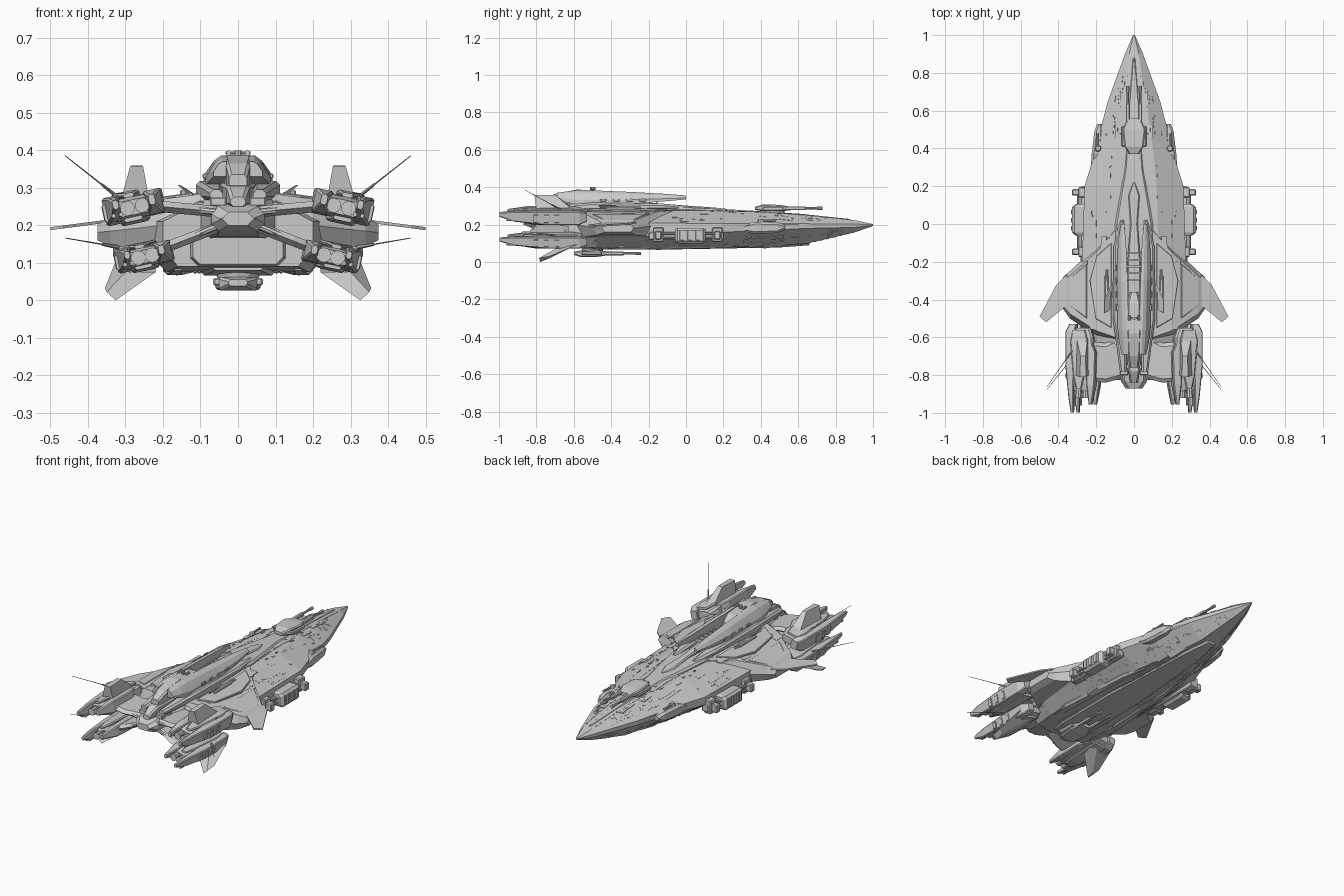
import bpy, bmesh, math, random
from mathutils import Vector, Matrix
from mathutils.bvhtree import BVHTree

if "Cube" in bpy.data.objects:
    bpy.data.objects.remove(bpy.data.objects["Cube"])

random.seed(4)
SKIN_V, SKIN_F = [], []


def finish(name, bm, mirror=False, bevel=0.0):
    bmesh.ops.recalc_face_normals(bm, faces=bm.faces)
    me = bpy.data.meshes.new(name)
    bm.to_mesh(me)
    bm.free()
    ob = bpy.data.objects.new(name, me)
    bpy.context.collection.objects.link(ob)
    if bevel:
        b = ob.modifiers.new("chamfer", 'BEVEL')
        b.width, b.segments, b.limit_method = bevel, 1, 'ANGLE'
    if mirror:
        ob.modifiers.new("mirror", 'MIRROR').use_mirror_merge = False
    return ob


def loft(name, rings, mirror=False, skin=False, bevel=0.0, matrix=None):
    """Bridge equal-length rings of points and cap both ends."""
    n = len(rings[0])
    pts = [Vector(p) for r in rings for p in r]
    if matrix:
        pts = [matrix @ p for p in pts]
    faces = [list(range(n)), list(range(len(pts) - n, len(pts)))]
    for i in range(len(rings) - 1):
        for j in range(n):
            k = (j + 1) % n
            faces.append([i*n + j, i*n + k, (i+1)*n + k, (i+1)*n + j])
    if skin:
        off = len(SKIN_V)
        SKIN_V.extend(pts)
        SKIN_F.extend([[a + off for a in f] for f in faces])
    bm = bmesh.new()
    vs = [bm.verts.new(p) for p in pts]
    for f in faces:
        bm.faces.new([vs[a] for a in f])
    return finish(name, bm, mirror, bevel)


def oct_ring(y, x0, x1, z0, z1, c=0.012):
    return [(x0+c, y, z0), (x1-c, y, z0), (x1, y, z0+c), (x1, y, z1-c),
            (x1-c, y, z1), (x0+c, y, z1), (x0, y, z1-c), (x0, y, z0+c)]


def pod(name, secs, mirror=True, c=0.012, matrix=None):
    return loft(name, [oct_ring(*s, c) for s in secs], mirror, matrix=matrix)


def plate(name, outline, z0, z1, mirror=False, zslope=0.0, bevel=0.0):
    """Extruded top-view outline; zslope tilts it along x."""
    x0 = outline[0][0]
    return loft(name, [[(x, y, z + zslope*(x - x0)) for x, y in outline] for z in (z0, z1)], mirror, bevel=bevel)


def block(name, x0, x1, y0, y1, z0, z1, mirror=True, bevel=0.005):
    return plate(name, [(x0, y0), (x1, y0), (x1, y1), (x0, y1)], z0, z1, mirror, bevel=bevel)


def rod(name, p, q, r0, r1=None, sides=8, mirror=True):
    p, q = Vector(p), Vector(q)
    d = q - p
    bm = bmesh.new()
    m = Matrix.Translation((p + q)/2) @ d.to_track_quat('Z', 'Y').to_matrix().to_4x4()
    bmesh.ops.create_cone(bm, cap_ends=True, segments=sides, radius1=r0,
                          radius2=r0 if r1 is None else r1, depth=d.length, matrix=m)
    return finish(name, bm, mirror)


# Main hull: faceted dagger, y / top width, z / edge width, upper z, lower z / belly width, z
hull = [(1.0, .003, .203, .005, .2, .196, .003, .193), (.9, .025, .224, .048, .203, .185, .02, .158),
        (.64, .065, .252, .142, .205, .18, .06, .098), (.4, .10, .268, .2, .205, .168, .10, .085),
        (.2, .12, .274, .262, .205, .16, .14, .08), (-.2, .13, .278, .275, .21, .14, .18, .075),
        (-.48, .13, .278, .25, .21, .14, .19, .075), (-.63, .10, .262, .20, .21, .14, .16, .09)]
loft("main_hull", [[(-a, y, za), (a, y, za), (b, y, zu), (b, y, zl), (c, y, zc), (-c, y, zc), (-b, y, zl), (-b, y, zu)]
                   for y, a, za, b, zu, zl, c, zc in hull], skin=True)

# Raised deck and belly keel
pod("dorsal_deck", [(.88, -.012, .012, .21, .23), (.6, -.035, .035, .24, .259), (.3, -.05, .05, .25, .278),
                    (.0, -.1, .1, .25, .292), (-.6, -.1, .1, .24, .29)], False, .01)
pod("belly_keel", [(.66, -.03, .03, .09, .12), (.5, -.06, .06, .078, .12), (-.1, -.1, .1, .067, .12),
                   (-.5, -.1, .1, .066, .12), (-.6, -.07, .07, .08, .12)], False, .01)
pod("belly_strake", [(.35, .085, .105, .08, .12), (.1, .12, .165, .072, .12), (-.35, .14, .2, .067, .12), (-.56, .14, .18, .08, .12)])
plate("nose_side_armor", [(.06, .84), (.068, .84), (.152, .6), (.215, .35), (.19, .34), (.12, .6)], .182, .206, True, bevel=.004)

# Swept rear wings, lofted outwards
def wing_ring(x, y0, y1, z0, z1, c):
    m = (z0 + z1)/2
    return [(x, y0, m), (x, y0-c, z1), (x, y1+c, z1), (x, y1, m), (x, y1+c, z0), (x, y0-c, z0)]
loft("rear_wing", [wing_ring(.07, .03, -.64, .15, .288, .03), wing_ring(.2, -.12, -.595, .13, .27, .03),
                   wing_ring(.34, -.25, -.5, .145, .224, .025), wing_ring(.375, -.28, -.45, .16, .202, .015)],
     True, skin=True)
plate("wing_top_armor", [(.12, -.1), (.2, -.17), (.235, -.3), (.205, -.5), (.12, -.55)], .274, .288, True, -.14, .003)
plate("wing_outer_armor", [(.25, -.21), (.345, -.29), (.345, -.43), (.25, -.5)], .248, .258, True, -.38, .003)
plate("wing_tip_fin", [(.355, -.265), (.41, -.32), (.5, -.49), (.465, -.52), (.355, -.43)], .206, .214, True, -.13)
block("wing_launcher", .135, .155, -.43, -.27, .27, .296)
rod("wing_launcher_tube", (.145, -.3, .29), (.145, -.24, .29), .007)
loft("dorsal_winglet", [[(.11, -.3, .28), (.12, -.45, .28), (.127, -.45, .28), (.117, -.3, .28)],
                        [(.155, -.4, .308), (.155, -.47, .308), (.16, -.47, .306), (.16, -.4, .306)]], True)

# Superstructure: twin arched shoulders either side of a channel, with bridge and sensor mast
arch = [(.0, .052, .07, .335, .356), (-.1, .042, .085, .326, .364), (-.3, .034, .092, .31, .375),
        (-.56, .028, .086, .3, .386), (-.62, .028, .08, .315, .38), (-.69, .03, .065, .33, .37)]
loft("bridge_shoulder", [[(a, y, z0), (b, y, z0), (b, y, z0+(z1-z0)*.35), (a+(b-a)*.6, y, z0+(z1-z0)*.85),
                          (a+(b-a)*.3, y, z1), (a, y, z1)] for y, a, b, z0, z1 in arch], True)
pod("shoulder_base", [(.02, .05, .075, .28, .297), (-.12, .045, .108, .28, .312), (-.5, .04, .112, .27, .318), (-.78, .04, .075, .265, .295)], c=.01)
pod("channel_spine", [(.22, -.008, .008, .27, .284), (.15, -.03, .03, .27, .292), (.0, -.02, .02, .28, .302),
                      (-.2, -.035, .035, .285, .318), (-.6, -.035, .035, .285, .33)], False, .006)
pod("bridge_tower", [(-.36, -.02, .02, .32, .35), (-.42, -.034, .034, .32, .376), (-.58, -.038, .038, .3, .388),
                     (-.7, -.032, .032, .3, .365), (-.76, -.024, .024, .29, .335)], False, .008)
rod("sensor_mast", (0, -.5, .38), (0, -.5, .4), .009, mirror=False)
rod("sensor_bar", (-.033, -.5, .393), (.033, -.5, .393), .004, mirror=False)
rod("sensor_head", (.025, -.512, .393), (.025, -.484, .393), .007)
for i in range(5):
    block(f"channel_rib_{i}", -.046, .046, -.16 - i*.035, -.15 - i*.035, .31, .33, False, 0)
for i in range(4):
    block(f"shoulder_vent_{i}", .07, .094, -.25 - i*.07, -.215 - i*.07, .325, .338, True, .002)

# Tail block with engine struts
pod("tail_block", [(-.55, -.12, .12, .16, .28), (-.72, -.075, .075, .17, .265), (-.83, -.07, .07, .185, .25),
                   (-.87, -.045, .045, .2, .235)], False, .02)
pod("tail_spine", [(-.58, -.05, .05, .25, .315), (-.78, -.03, .03, .25, .305), (-.84, -.02, .02, .25, .275)], False, .008)
for i in range(3):
    block(f"tail_fitting_{i}", .03, .075, -.8 + i*.06, -.765 + i*.06, .25, .276, True, .004)
pod("stern_recess_frame", [(-.56, -.15, .15, .085, .2), (-.65, -.12, .12, .095, .18)], False, .02)
for z, tz, nm in ((.235, .255, "upper"), (.2, .115, "lower")):
    loft(nm + "_engine_strut", [[(x, ya, zz+.015), (x, yb, zz+.015), (x, yb-.02, zz), (x, yb, zz-.015), (x, ya, zz-.015), (x, ya+.02, zz)]
                                for x, ya, yb, zz in ((.04, -.6, -.79, z), (.15, -.65, -.82, (z+tz)/2), (.26, -.64, -.81, tz))], True)
    rod(nm + "_strut_pipe", (.05, -.82, z), (.25, -.8, tz), .009)


# Engine nacelles: armoured shells around a core with pronged tails
def nacelle(nm, cx, cz, h, tilt, s):
    m = Matrix.Translation((cx, 0, cz)) @ Matrix.Rotation(math.radians(tilt), 4, 'Y') @ Matrix.Diagonal((s, 1, 1, 1))
    def p(part, secs, c=.01):
        pod(nm + part, secs, True, c, m)
    p("_core", [(-.55, -.05, .05, -h*.5, h*.5), (-.6, -.07, .06, -h*.8, h*.8), (-.84, -.06, .06, -h*.75, h*.7), (-.88, -.045, .05, -h*.5, h*.5)])
    p("_outer_shell", [(-.53, .02, .06, -h*.5, h*.7), (-.57, .025, .078, -h*.9, h), (-.75, .03, .078, -h*.9, h),
                       (-.92, .035, .062, -h*.5, h*.9), (-.998, .036, .052, h*.1, h*.7)], .005)
    p("_inner_shell", [(-.62, -.06, -.02, -h*.6, h*.8), (-.68, -.085, -.03, -h*.8, h*.9), (-.85, -.08, -.035, -h*.7, h*.9),
                       (-.955, -.062, -.045, -h*.1, h*.6)], .005)
    p("_top_cover", [(-.56, -.03, .04, h*.7, h), (-.62, -.045, .05, h*.7, h*1.15), (-.8, -.025, .035, h*.7, h*1.1), (-.87, -.01, .02, h*.7, h)], .005)
    p("_bottom_cover", [(-.58, -.04, .04, -h*1.05, -h*.6), (-.8, -.03, .04, -h*1.1, -h*.6), (-.86, -.02, .03, -h*.9, -h*.6)], .005)
    for i, x in enumerate((-.025, .015)):
        rod(f"{nm}_nozzle_{i}", m @ Vector((x, -.92, 0)), m @ Vector((x, -.85, 0)), .02, .015, 10)
    for i in range(3):
        y = -.68 - i*.055
        p(f"_band_{i}", [(y, .0, .082, -h*.6, h*.55), (y-.025, .0, .08, -h*.6, h*.55)], .004)
    for i, x in enumerate((.035, .055)):
        rod(f"{nm}_prong_{i}", m @ Vector((x, -.96, -h*.3)), m @ Vector((x, -.84, -h*.3)), .006)

nacelle("upper_engine", .28, .248, .04, 12, 1.0)
nacelle("lower_engine", .252, .116, .034, 12, .95)

# Engine fins and antennas
loft("upper_fin", [[(.245, -.6, .285), (.305, -.6, .275), (.31, -.8, .275), (.24, -.8, .285)],
                   [(.257, -.7, .36), (.283, -.7, .36), (.287, -.81, .358), (.253, -.81, .358)]], True)
loft("lower_fin", [[(.22, -.57, .1), (.33, -.58, .095), (.3, -.69, .075), (.22, -.69, .075)],
                   [(.325, -.735, .018), (.355, -.725, .032), (.35, -.785, .022), (.326, -.78, .0)]], True)
for nm, a, b in (("upper", (.32, -.66, .275), (.46, -.86, .385)), ("lower", (.32, -.7, .142), (.46, -.875, .166))):
    a, b = Vector(a), Vector(b)
    rod(nm + "_antenna", a, b, .0025, .0012, 5)
    rod(nm + "_antenna_base", a, a.lerp(b, .3), .006, .004, 6)


# Centreline gun turrets; d = 1 for deck, -1 for belly
def turret(nm, y, z, d, tip):
    rod(nm + "_ring", (0, y, z - d*.02), (0, y, z + d*.012), .062, .055, 12, False)
    zs = lambda a, b: sorted((z + d*a, z + d*b))
    pod(nm + "_housing", [(y-.1, -.025, .025, *zs(.012, .03)), (y-.06, -.05, .05, *zs(.006, .042)), (y+.03, -.06, .06, *zs(.006, .04)),
                          (y+.09, -.035, .035, *zs(.01, .03))], False, .006)
    block(nm + "_cheek", .042, .066, y-.06, y+.05, *zs(.008, .03))
    block(nm + "_gun_sleeve", .022, .043, y+.04, y+.17, *zs(.012, .032), True, .004)
    rod(nm + "_barrel", (.033, y+.15, z+d*.022), (.033, tip, z+d*.022), .0065)
    rod(nm + "_muzzle", (.033, tip-.03, z+d*.022), (.033, tip, z+d*.022), .0085)

turret("deck_turret", .47, .266, 1, .73)
turret("belly_turret", -.5, .068, -1, -.24)

# Broadside gun pods and shoulder sponsons
pod("broadside_pod", [(.105, .25, .31, .11, .175), (.09, .25, .328, .1, .182), (-.045, .25, .328, .1, .182), (-.06, .25, .31, .11, .175)])
block("broadside_rail", .24, .283, -.2, .2, .118, .16)
for i, y in enumerate((.15, -.165)):
    block(f"broadside_mount_{i}", .25, .328, y, y+.035, .12, .165)
    block(f"broadside_clamp_{i}", .25, .295, y-.01, y+.045, .108, .185)
for i, z in enumerate((.128, .152)):
    rod(f"broadside_barrel_{i}", (.295, -.16, z), (.295, .18, z), .006)
for i in range(3):
    block(f"broadside_vent_{i}", .3, .333, -.035 + i*.043, -.01 + i*.043, .115, .17, True, .002)
pod("shoulder_sponson", [(.53, .165, .195, .172, .2), (.49, .165, .21, .155, .212), (.37, .17, .224, .15, .215), (.31, .2, .228, .16, .2)])
rod("sponson_dome", (.19, .4, .205), (.19, .4, .23), .022, .013, 8)
rod("sponson_gun", (.195, .4, .22), (.195, .48, .223), .006)

# Surface detailing: thin plates ray-cast onto hull and wings, plus dashed seams along the deck
tree = BVHTree.FromPolygons(SKIN_V, SKIN_F)
for nm, side in (("dorsal_plating", 1), ("ventral_plating", -1)):
    bm = bmesh.new()
    spots = [(.03 + .075*t, .86 - .95*t, (.003, .02, .004)) for t in (i/28 for i in range(29))]
    for i in range(75):
        y = random.uniform(-.54, .8)
        x = random.uniform(.05, .25 if y < .1 else .25*(1 - y) + .02)
        spots.append((x, y, (random.uniform(.02, .04), random.uniform(.06, .13), .003) if i % 3 == 0
                      else (random.uniform(.004, .01), random.uniform(.01, .03), .007)))
    for x, y, size in spots:
        hit, nrm, _, _ = tree.ray_cast(Vector((x, y, side)), Vector((0, 0, -side)))
        if hit is None or abs(nrm.z) < .3:
            continue
        if nrm.z*side < 0:
            nrm = -nrm
        ax = (Vector((0, 1, 0)) - nrm*nrm.y).normalized()
        rot = Matrix((ax.cross(nrm), ax, nrm)).transposed().to_4x4()
        bmesh.ops.create_cube(bm, size=1, matrix=Matrix.Translation(hit) @ rot @ Matrix.Diagonal((*size, 1)))
    finish(nm, bm, True)
